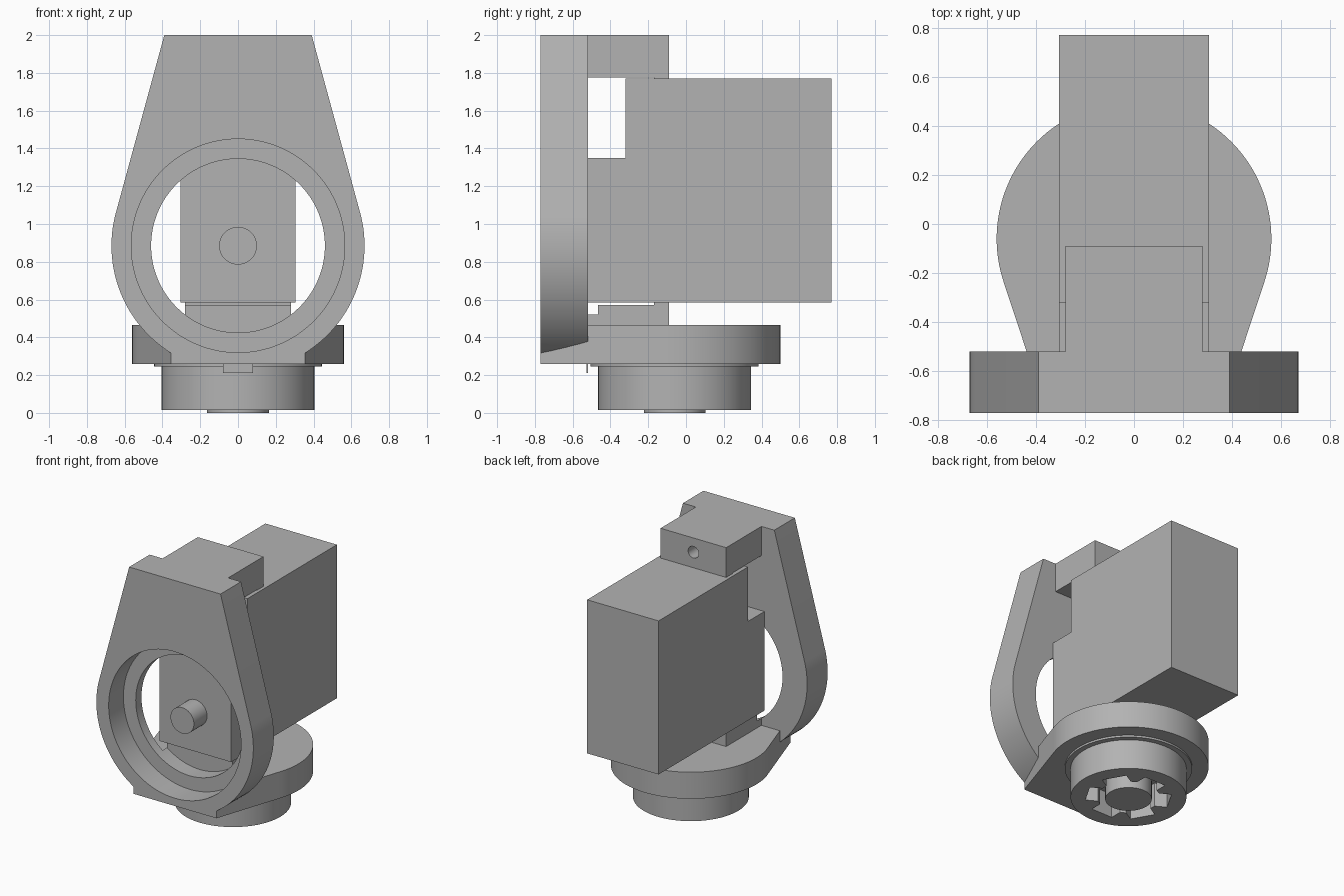
import bpy
import bmesh
from math import sin, cos, pi, radians
from mathutils import Vector
from mathutils.geometry import convex_hull_2d

if "Cube" in bpy.data.objects:
    bpy.data.objects.remove(bpy.data.objects["Cube"])

grey = bpy.data.materials.new("plain grey")
grey.use_nodes = True
grey.diffuse_color = (0.45, 0.45, 0.45, 1)
grey.node_tree.nodes["Principled BSDF"].inputs["Base Color"].default_value = grey.diffuse_color


def circle(a, b, r, n=96):
    return [(a + r * cos(2 * pi * i / n), b + r * sin(2 * pi * i / n)) for i in range(n)]


def rect(a0, a1, b0, b1):
    return [(a0, b0), (a1, b0), (a1, b1), (a0, b1)]


def hull(points):
    pts = [Vector(p) for p in points]
    return [tuple(pts[i]) for i in convex_hull_2d(pts)]


def prism(name, outline, axis, lo, hi):
    """Extrude a flat outline along the given axis (0 x, 1 y, 2 z)."""
    def place(p, t):
        c = list(p)
        c.insert(axis, t)
        return c
    bm = bmesh.new()
    low = [bm.verts.new(place(p, lo)) for p in outline]
    high = [bm.verts.new(place(p, hi)) for p in outline]
    bm.faces.new(low)
    bm.faces.new(high)
    for i in range(len(low)):
        j = (i + 1) % len(low)
        bm.faces.new((low[i], low[j], high[j], high[i]))
    bmesh.ops.recalc_face_normals(bm, faces=bm.faces)
    mesh = bpy.data.meshes.new(name)
    bm.to_mesh(mesh)
    bm.free()
    mesh.materials.append(grey)
    obj = bpy.data.objects.new(name, mesh)
    bpy.context.collection.objects.link(obj)
    return obj


def combine(target, other, operation):
    mod = target.modifiers.new(operation, 'BOOLEAN')
    mod.operation, mod.object, mod.solver = operation, other, 'EXACT'
    bpy.context.view_layer.objects.active = target
    bpy.ops.object.modifier_apply(modifier=mod.name)
    bpy.data.objects.remove(other)


AXIS_Z = 0.885    # height of the bore and shaft
BASE_Y = -0.06    # centre of the round base

# Bracket: tapered front plate with a round lower end
face = hull(circle(0, AXIS_Z, 0.67, 128) + [(-0.39, 2), (0.39, 2)])
bracket = prism("bracket", hull([(x, max(z, 0.26)) for x, z in face]), 1, -0.77, -0.52)

# Round base flange running forward into the plate
flange = hull(circle(0, BASE_Y, 0.56, 128) + [(-0.355, -0.77), (0.355, -0.77)])
combine(bracket, prism("base_flange", flange, 2, 0.26, 0.465), 'UNION')

# Mounting blocks above and below the motor, each with a small contact lip
upper = [(-0.6, 2), (-0.09, 2), (-0.09, 1.765), (-0.17, 1.765), (-0.17, 1.775), (-0.6, 1.775)]
lower = [(-0.6, 0.4), (-0.09, 0.4), (-0.09, 0.585), (-0.17, 0.585), (-0.17, 0.572), (-0.6, 0.572)]
for name, outline in (("upper_block", upper), ("lower_block", lower)):
    combine(bracket, prism(name, outline, 0, -0.28, 0.28), 'UNION')

# Stepped bore and screw hole
combine(bracket, prism("recess", circle(0, AXIS_Z, 0.565, 128), 1, -0.9, -0.59), 'DIFFERENCE')
combine(bracket, prism("bore", circle(0, AXIS_Z, 0.46, 128), 1, -0.9, -0.465), 'DIFFERENCE')
combine(bracket, prism("screw_hole", circle(0, 1.89, 0.045, 32), 1, -0.4, 0), 'DIFFERENCE')

# Motor body, stepped at the front, with its shaft
side = [(-0.52, 0.585), (0.77, 0.585), (0.77, 1.77), (-0.32, 1.77), (-0.32, 1.35), (-0.52, 1.35)]
motor = prism("motor_body", side, 0, -0.305, 0.305)
shaft = prism("motor_shaft", circle(0, AXIS_Z, 0.1, 48), 1, -0.68, -0.5)

# Collar, lower boss and front pointer tab
collar = prism("collar", circle(0, BASE_Y, 0.445), 2, 0.245, 0.265)
boss = prism("lower_boss", circle(0, BASE_Y, 0.405), 2, 0.015, 0.25)
tab = prism("pointer_tab", rect(-0.08, 0.08, -0.526, -0.519), 2, 0.212, 0.265)

# Six-armed socket in the underside, around a central hub
star = []
for i in range(6):
    a = radians(60 * i + 30)
    for r, s in ((0.2, -0.09), (0.29, -0.09), (0.29, 0.09), (0.2, 0.09)):
        star.append((r * cos(a) - s * sin(a), BASE_Y + r * sin(a) + s * cos(a)))
combine(boss, prism("socket", star, 2, -0.1, 0.2), 'DIFFERENCE')
hub = prism("hub", circle(0, BASE_Y, 0.163, 64), 2, 0, 0.22)

# Smooth the round walls and keep the edges crisp
bpy.ops.object.select_all(action='DESELECT')
for obj in (bracket, motor, shaft, collar, boss, tab, hub):
    obj.select_set(True)
    bpy.context.view_layer.objects.active = obj
bpy.ops.object.shade_smooth_by_angle(angle=radians(25))
